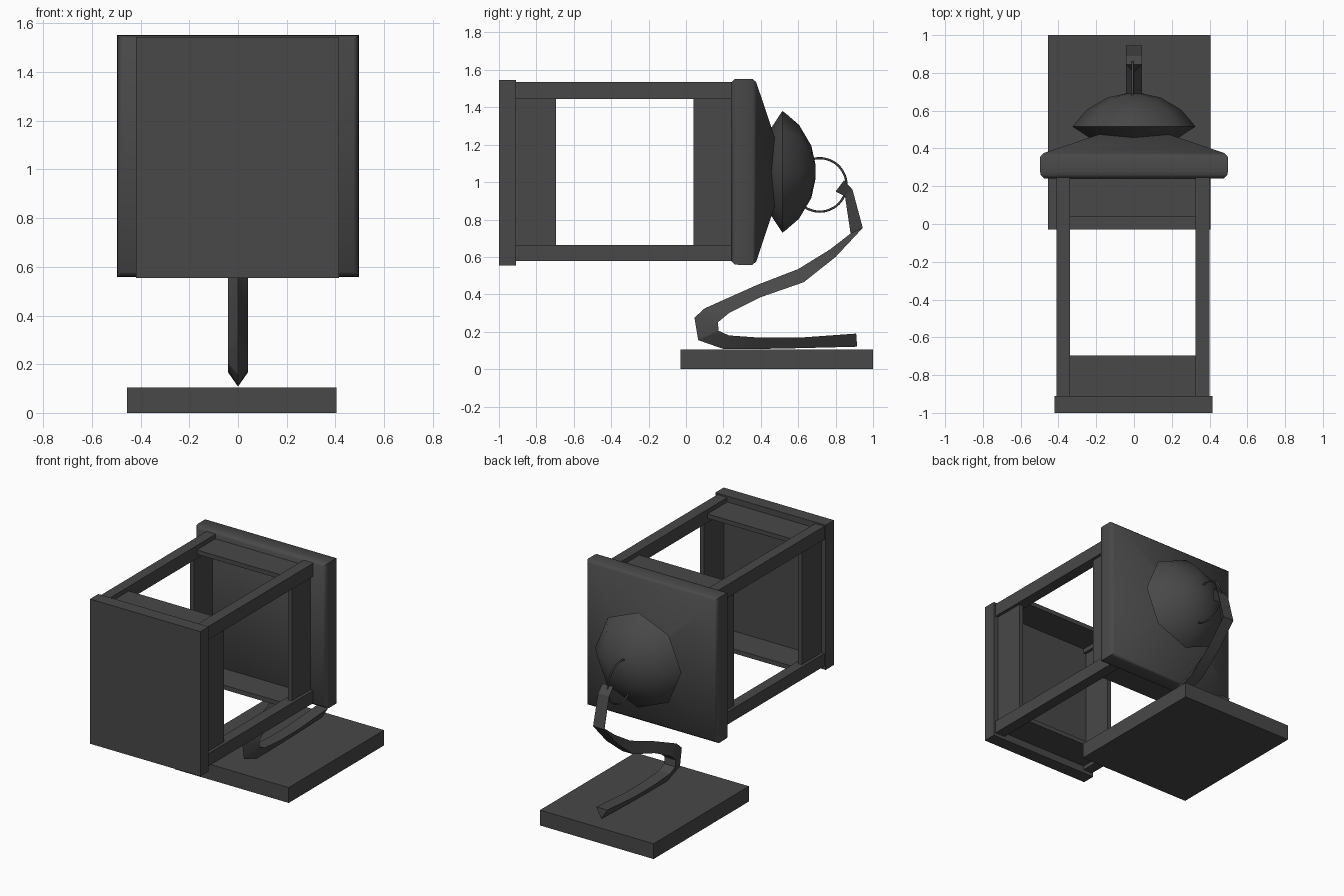
import bpy
import bmesh
import math
from mathutils import Vector

cube = bpy.data.objects.get("Cube")
if cube:
    bpy.data.objects.remove(cube, do_unlink=True)

# Single dark metal colour
metal = bpy.data.materials.new("dark_grey_metal")
metal.use_nodes = True
COLOUR = (0.065, 0.065, 0.065, 1)
metal.diffuse_color = COLOUR
bsdf = metal.node_tree.nodes["Principled BSDF"]
bsdf.inputs["Base Color"].default_value = COLOUR
bsdf.inputs["Roughness"].default_value = 0.7

MID_Z = 1.055


def finish(name, bm, smooth_angle=None):
    bmesh.ops.recalc_face_normals(bm, faces=bm.faces)
    mesh = bpy.data.meshes.new(name)
    bm.to_mesh(mesh)
    bm.free()
    mesh.materials.append(metal)
    obj = bpy.data.objects.new(name, mesh)
    bpy.context.collection.objects.link(obj)
    if smooth_angle:
        bpy.ops.object.select_all(action="DESELECT")
        obj.select_set(True)
        bpy.context.view_layer.objects.active = obj
        bpy.ops.object.shade_smooth_by_angle(angle=math.radians(smooth_angle))
    return obj


def box(name, xs, ys, zs):
    bm = bmesh.new()
    bmesh.ops.create_cube(bm, size=1)
    for v in bm.verts:
        v.co = Vector([(a + b) / 2 + c * (b - a)
                       for c, (a, b) in zip(v.co, (xs, ys, zs))])
    return finish(name, bm)


def loft(name, rings, smooth_angle=None, closed=False):
    """Skin equal-length rings of points; cap the ends unless closed."""
    bm = bmesh.new()
    loops = [[bm.verts.new(p) for p in ring] for ring in rings]
    pairs = list(zip(loops, loops[1:]))
    if closed:
        pairs.append((loops[-1], loops[0]))
    for a, b in pairs:
        for i in range(len(a)):
            j = (i + 1) % len(a)
            bm.faces.new((a[i], a[j], b[j], b[i]))
    if not closed:
        bm.faces.new(loops[0])
        bm.faces.new(loops[-1])
    return finish(name, bm, smooth_angle)


def rings_about_y(profile, sides, turn=0.0):
    """Rings of given radius and y, centred on the lantern axis."""
    angles = [turn + math.tau * i / sides for i in range(sides)]
    return [[(r * math.cos(a), y, MID_Z + r * math.sin(a)) for a in angles]
            for r, y in profile]


# Base slab and lantern floor panel
box("base_slab", (-0.455, 0.405), (-0.03, 1.0), (0, 0.105))
box("lantern_floor", (-0.42, 0.415), (-1.0, -0.91), (0.555, 1.545))

# Four corner posts
X_SPANS = {"right": (-0.41, -0.34), "left": (0.325, 0.4)}
Z_SPANS = {"lower": (0.578, 0.665), "upper": (1.445, 1.535)}
for side, xs in X_SPANS.items():
    for level, zs in Z_SPANS.items():
        box(f"{level}_{side}_post", xs, (-0.915, 0.27), zs)

# Thin boards framing both ends of the lantern
for end, ys in {"front": (-0.915, -0.695), "back": (0.04, 0.26)}.items():
    for side, xs in {"right": (-0.39, -0.36), "left": (0.35, 0.38)}.items():
        box(f"{end}_{side}_board", xs, ys, (0.65, 1.46))
    for level, zs in {"lower": (0.605, 0.635), "upper": (1.475, 1.505)}.items():
        box(f"{end}_{level}_board", (-0.35, 0.335), ys, zs)

# Square roof with a rounded rim and a shallow pyramid
roof_profile = [(0.475, 0.24), (0.495, 0.26), (0.497, 0.28),
                (0.497, 0.355), (0.48, 0.375), (0.02, 0.53)]
loft("roof", rings_about_y([(h * math.sqrt(2), y) for h, y in roof_profile],
                           4, math.pi / 4), 50)

# Eight-sided cap on the roof
cap_profile = [(0.18, 0.42), (0.325, 0.515), (0.315, 0.53), (0.25, 0.605),
               (0.14, 0.67), (0.04, 0.692)]
loft("roof_cap", rings_about_y(cap_profile, 8), 60)

# Thin hanging ring
tubes = []
for i in range(48):
    a = math.tau * i / 48
    tube = []
    for k in range(6):
        t = math.tau * k / 6
        r = 0.143 + 0.006 * math.cos(t)
        tube.append((-0.008 + 0.006 * math.sin(t),
                     0.715 + r * math.cos(a), 0.985 + r * math.sin(a)))
    tubes.append(tube)
loft("hanging_ring", tubes, 70, closed=True)

# Curved hook: triangular bar between a flat edge and a ridge (y, z pairs)
flat = [(0.91, 0.19), (0.6, 0.168), (0.4, 0.168), (0.23, 0.18),
        (0.175, 0.205), (0.17, 0.25), (0.23, 0.3), (0.4, 0.385),
        (0.63, 0.465), (0.8, 0.6), (0.945, 0.755), (0.89, 0.96), (0.845, 1.01)]
ridge = [(0.915, 0.12), (0.6, 0.112), (0.4, 0.108), (0.2, 0.108),
         (0.065, 0.155), (0.045, 0.275), (0.1, 0.325), (0.38, 0.45),
         (0.6, 0.535), (0.77, 0.64), (0.88, 0.725), (0.85, 0.925), (0.8, 0.95)]
loft("hook", [[(-0.042, *f), (0.042, *f), (0, *r)]
              for f, r in zip(flat, ridge)], 20)
